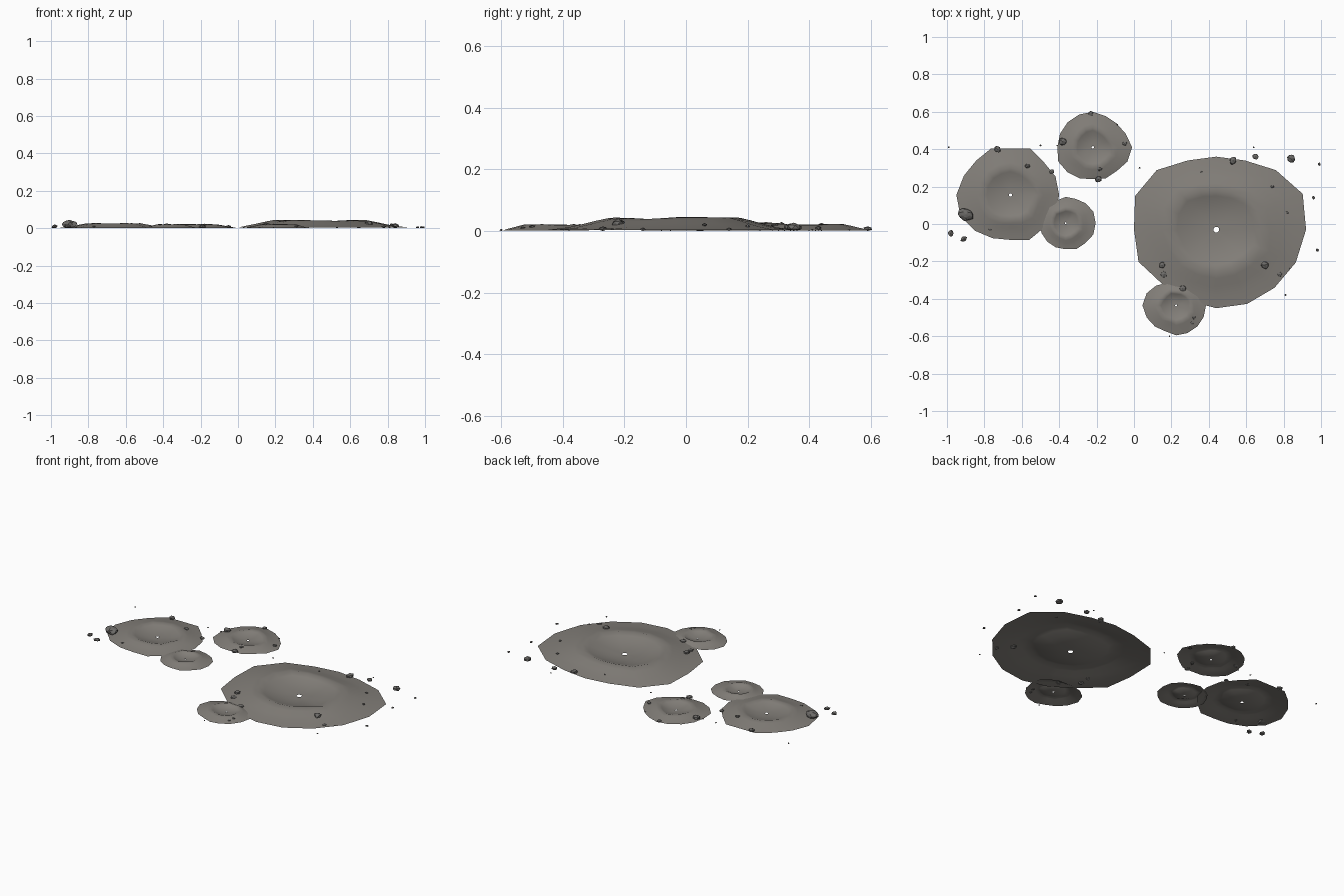
import bpy, bmesh, math, random
from mathutils import Vector

random.seed(4)
cube = bpy.data.objects.get("Cube")
if cube:
    bpy.data.objects.remove(cube, do_unlink=True)


def make_material(name, colour):
    mat = bpy.data.materials.new(name)
    mat.use_nodes = True
    mat.diffuse_color = colour
    mat.node_tree.nodes["Principled BSDF"].inputs["Base Color"].default_value = colour
    return mat


dust = make_material("grey dust", (0.23, 0.215, 0.195, 1))
stone = make_material("dark stone", (0.15, 0.145, 0.138, 1))

# Crater section from outer edge to central hole: radius share, height share
SECTION = [(1, 0.08), (0.88, 0.27), (0.76, 0.52), (0.64, 0.8), (0.54, 1),
           (0.46, 0.74), (0.35, 0.42), (0.22, 0.2), (0.12, 0.12), (0.035, 0.1)]

# Name, centre, rim height, and outline radii in hundredths from +x, anticlockwise
CRATERS = [
    ("large_crater", 0.44, -0.03, 0.043,
     "48 50 45 40 39 40 45 47 44 45 41 41 42 43 44 46"),
    ("left_cluster_crater", -0.66, 0.155, 0.027,
     "26 26 25 27 25 27 26 27 29 29 27 25 24 26 25 26"),
    ("back_crater", -0.22, 0.41, 0.022,
     "21 19 18 18 19 19 19 19 19 20 19 18 17 18 18 20"),
    ("small_middle_crater", -0.365, 0.005, 0.021,
     "16 16 15 14 14 13 13 13 14 14 14 14 14 15 15 16"),
    ("small_front_crater", 0.225, -0.435, 0.021,
     "16 16 14 13 12 13 15 17 18 17 16 15 16 16 16 16"),
]


def finish(bm, name, mat, smooth):
    mesh = bpy.data.meshes.new(name)
    bm.to_mesh(mesh)
    bm.free()
    mesh.materials.append(mat)
    for poly in mesh.polygons:
        poly.use_smooth = smooth
    obj = bpy.data.objects.new(name, mesh)
    bpy.context.collection.objects.link(obj)
    return obj


def build_crater(name, cx, cy, height, outline):
    """Open sheet of rings: sloped apron, raised rim, bowl, small central hole."""
    radii = [int(r) / 100 for r in outline.split()]
    count = len(radii)
    mean = sum(radii) / count
    wobble = [random.uniform(0.93, 1.07) for _ in radii]
    lift = [random.uniform(0.88, 1.06) for _ in radii]
    bm = bmesh.new()
    rings = []
    for share, level in SECTION:
        ring = []
        for i, radius in enumerate(radii):
            angle = math.tau * i / count
            # Inner rings blend from the outline towards a rounder shape
            r = share * (radius * share + mean * (1 - share))
            if 0.1 < share < 1:
                r *= wobble[i]
            z = height * level * (lift[i] if share < 1 else 1)
            ring.append(bm.verts.new((cx + r * math.cos(angle),
                                      cy + r * math.sin(angle), z)))
        rings.append(ring)
    for outer, inner in zip(rings, rings[1:]):
        for i in range(count):
            j = (i + 1) % count
            bm.faces.new((outer[i], outer[j], inner[j], inner[i]))
    finish(bm, name, dust, True)


def ground_height(x, y):
    """Height of the highest crater sheet at a point."""
    best = 0
    for _, cx, cy, height, outline in CRATERS:
        radii = [int(r) / 100 for r in outline.split()]
        turn = math.atan2(y - cy, x - cx) % math.tau
        radius = radii[round(turn / math.tau * len(radii)) % len(radii)]
        share = math.hypot(x - cx, y - cy) / radius
        for (r1, z1), (r2, z2) in zip(SECTION, SECTION[1:]):
            if r2 <= share <= r1:
                t = (r1 - share) / (r1 - r2)
                best = max(best, height * (z1 + (z2 - z1) * t))
    return best


def build_rock(name, x, y, size):
    bm = bmesh.new()
    bmesh.ops.create_icosphere(bm, subdivisions=2 if size > 0.03 else 1, radius=1)
    turn = random.uniform(0, math.tau)
    stretch = random.uniform(0.75, 0.95)
    z = max(ground_height(x, y), size * 0.5)
    for v in bm.verts:
        p = v.co * random.uniform(0.85, 1.1)
        p = Vector((p.x, p.y * stretch, p.z * 0.55)) * size
        c, s = math.cos(turn), math.sin(turn)
        v.co = (x + p.x * c - p.y * s, y + p.x * s + p.y * c, max(0, z + p.z))
    finish(bm, name, stone, False)


for crater in CRATERS:
    build_crater(*crater)

# Scattered rocks grouped by size: positions
ROCKS = {
    0.042: [(-0.9, 0.05)],
    0.025: [(-0.38, 0.44), (0.7, -0.22), (0.53, 0.34), (0.84, 0.35)],
    0.02: [(-0.98, -0.05), (-0.91, -0.08), (-0.73, 0.4), (-0.19, 0.24),
           (0.65, 0.36), (0.16, -0.27), (0.15, -0.22), (0.26, -0.345)],
    0.015: [(-0.05, 0.43), (-0.44, 0.28), (-0.57, 0.31), (-0.18, 0.295),
            (0.78, -0.27), (-0.23, 0.59)],
    0.01: [(0.74, 0.2), (0.96, 0.14), (0.82, 0.06), (0.98, -0.14), (0.99, 0.32),
           (0.32, -0.5), (0.31, -0.53), (-0.77, -0.03)],
    0.006: [(-0.5, 0.42), (0.03, 0.3), (-0.09, 0.53), (0.81, -0.38), (0.36, 0.28),
            (0.19, -0.6), (-0.99, 0.41), (-0.41, 0.42), (0.64, 0.41), (0.83, -0.24)],
}
number = 0
for size, places in ROCKS.items():
    for x, y in places:
        number += 1
        build_rock(f"rock_{number}", x, y, size)
